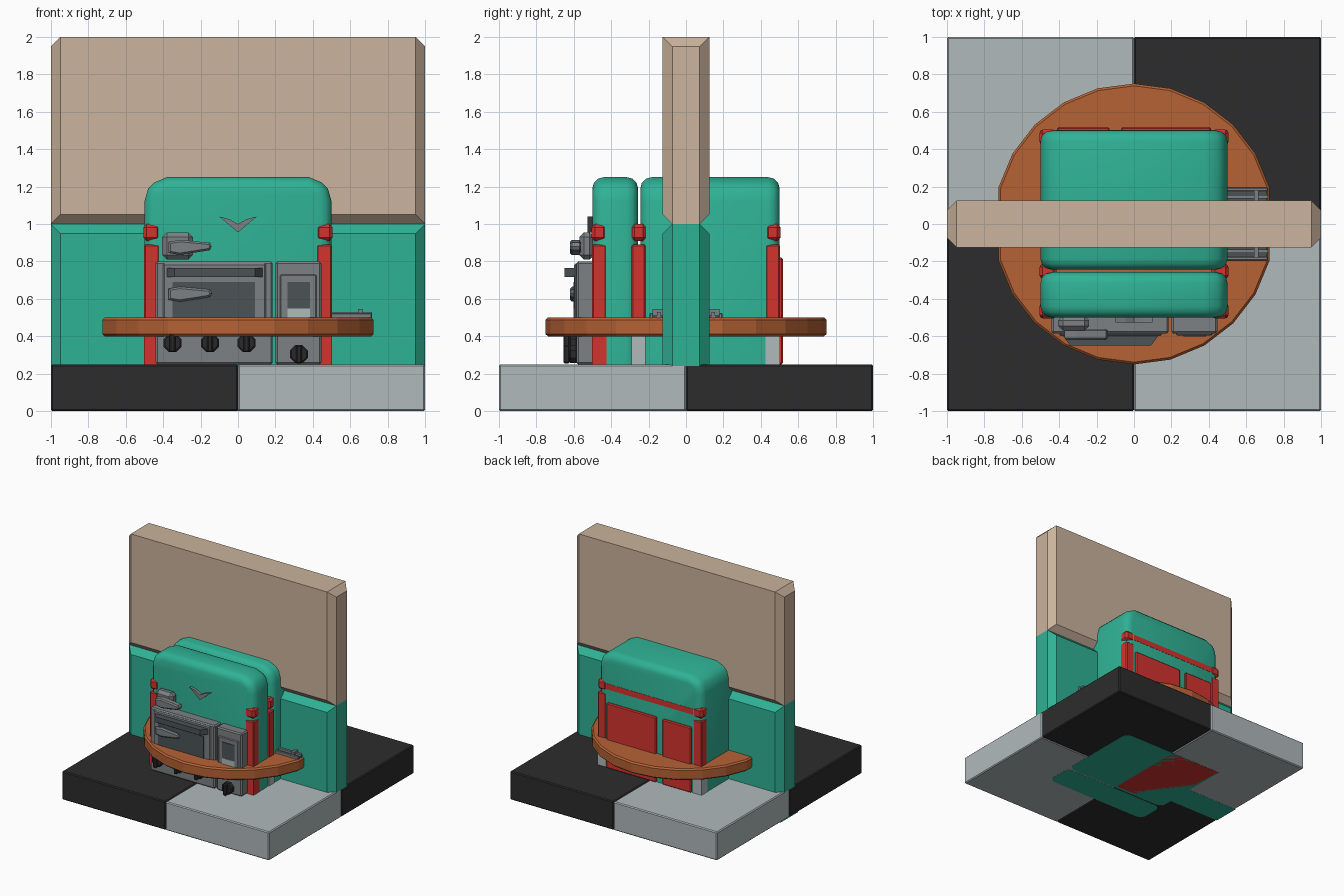
import bpy, bmesh, math
from mathutils import Vector

if "Cube" in bpy.data.objects:
    bpy.data.objects.remove(bpy.data.objects["Cube"])


def mat(name, r, g, b):
    m = bpy.data.materials.new(name)
    lin = [((c / 255 + 0.055) / 1.055) ** 2.4 for c in (r, g, b)]
    m.diffuse_color = (*lin, 1)
    m.use_nodes = True
    m.node_tree.nodes["Principled BSDF"].inputs["Base Color"].default_value = m.diffuse_color
    return m


TAN = mat("tan", 203, 179, 157)
GREEN = mat("teal green", 47, 178, 149)
PALE = mat("pale grey", 176, 186, 187)
BLACK = mat("floor black", 44, 44, 44)
ORANGE = mat("orange wood", 182, 98, 53)
RED = mat("red", 212, 52, 46)
STEEL = mat("steel grey", 124, 129, 131)
DARK = mat("dark grey", 76, 83, 86)
KNOB = mat("knob black", 42, 42, 44)


def finish(name, bm, m, smooth=False):
    bmesh.ops.recalc_face_normals(bm, faces=bm.faces)
    me = bpy.data.meshes.new(name)
    bm.to_mesh(me)
    bm.free()
    me.materials.append(m)
    ob = bpy.data.objects.new(name, me)
    bpy.context.collection.objects.link(ob)
    if smooth:
        bpy.ops.object.select_all(action='DESELECT')
        ob.select_set(True)
        bpy.context.view_layer.objects.active = ob
        bpy.ops.object.shade_smooth_by_angle(angle=math.radians(40))
    return ob


def box(name, m, x, y, z, bevel=0, seg=1, pick=None, smooth=False):
    """Box from ranges; bevels the edges accepted by pick(axis, midpoint)."""
    bm = bmesh.new()
    bmesh.ops.create_cube(bm, size=1)
    for v in bm.verts:
        v.co = [r[0] + (c + 0.5) * (r[1] - r[0]) for c, r in zip(v.co, (x, y, z))]
    if bevel:
        edges = []
        for e in bm.edges:
            d = e.verts[0].co - e.verts[1].co
            axis = max(range(3), key=lambda i: abs(d[i]))
            if pick is None or pick(axis, (e.verts[0].co + e.verts[1].co) / 2):
                edges.append(e)
        bmesh.ops.bevel(bm, geom=edges, offset=bevel, segments=seg, profile=0.5,
                        affect='EDGES', clamp_overlap=True)
    return finish(name, bm, m, smooth)


def prism(name, m, pts, axis, lo, hi, bevel=0, seg=1, top_only=False, smooth=False):
    """Extrude a closed 2D outline along an axis from lo to hi."""
    def co(p, t):
        c = list(p)
        c.insert(axis, t)
        return Vector(c)
    bm = bmesh.new()
    f = bm.faces.new([bm.verts.new(co(p, lo)) for p in pts])
    ext = bmesh.ops.extrude_face_region(bm, geom=[f])
    for v in ext["geom"]:
        if isinstance(v, bmesh.types.BMVert):
            v.co[axis] = hi
    if bevel:
        edges = [e for e in bm.edges
                 if abs(e.verts[0].co[axis] - e.verts[1].co[axis]) < 1e-5
                 and not (top_only and max(v.co.z for v in e.verts) < 0.01)]
        bmesh.ops.bevel(bm, geom=edges, offset=bevel, segments=seg, profile=0.5,
                        affect='EDGES', clamp_overlap=True)
    return finish(name, bm, m, smooth)


# Checkered floor
for sx in (-1, 1):
    for sy in (-1, 1):
        box("floor_tile", BLACK if sx == sy else PALE,
            sorted((0, sx)), sorted((0, sy)), (0.001, 0.25), 0.008)

# Dividing wall, lower and upper halves
box("wall_lower", GREEN, (-1, 1), (-0.125, 0.125), (0.24, 1), 0.052,
    pick=lambda a, c: a == 2 or (a == 0 and c.z > 0.9))
box("wall_upper", TAN, (-1, 1), (-0.125, 0.125), (1, 2), 0.052,
    pick=lambda a, c: a == 2 or (a == 0 and c.z < 1.1) or (a == 1 and c.z > 1.9))

# Rounded cabinets: front slab and deep rear body
outline = [(-0.5, 0), (0.5, 0), (0.5, 1.12), (0.48, 1.19), (0.45, 1.22), (0.38, 1.25),
           (-0.38, 1.25), (-0.45, 1.22), (-0.48, 1.19), (-0.5, 1.12)]
prism("front_body", GREEN, outline, 1, -0.5, -0.256, 0.06, 3, True, True)
prism("rear_body", GREEN, outline, 1, -0.244, 0.5, 0.06, 3, True, True)

# Footprint plates visible underneath
box("body_base", RED, (-0.5, 0.0), (-0.22, 0.5), (0, 0.002))
box("wall_base", GREEN, (-1, -0.5), (-0.12, 0.12), (0, 0.002))

# Red corner posts with caps
for s in (-1, 1):
    for y0, y1 in ((-0.503, -0.425), (-0.29, -0.215), (0.425, 0.503)):
        xr = sorted((s * 0.42, s * 0.503))
        box("post", RED, xr, (y0, y1), (0.4, 0.89), 0.008)
        box("post_foot", RED if y0 < -0.4 else PALE, xr, (y0, y1), (0.2, 0.4))
        box("post_cap", RED, sorted((s * 0.415, s * 0.506)),
            (y0 - 0.002, y1 + 0.002), (0.91, 1.0), 0.018)

# Rear panels and rails
for x0, x1 in ((-0.41, -0.13), (-0.07, 0.41)):
    box("rear_panel", RED, (x0, x1), (0.49, 0.517), (0.25, 0.82), 0.008)
box("rear_rail", RED, (-0.42, 0.42), (0.48, 0.502), (0.93, 0.98))
box("front_rail", RED, (-0.42, 0.42), (-0.4995, -0.48), (0.91, 0.99))

# Round table top with flat sides
ring = [(0.75 * math.cos(math.radians(a)), 0.75 * math.sin(math.radians(a)))
        for a in range(0, 360, 15) if a not in (0, 180)]
prism("table_top", ORANGE, ring, 2, 0.4, 0.5, 0.012)

# Appliance fronts
box("main_panel", STEEL, (-0.44, 0.185), (-0.585, -0.49), (0.25, 0.8), 0.01)
box("side_panel", STEEL, (0.2, 0.445), (-0.585, -0.49), (0.25, 0.8), 0.01)
box("main_frame", STEEL, (-0.4, 0.15), (-0.597, -0.58), (0.48, 0.79), 0.008)
box("side_frame", STEEL, (0.225, 0.42), (-0.595, -0.58), (0.48, 0.73), 0.006)
box("main_window", DARK, (-0.35, 0.09), (-0.602, -0.595), (0.5, 0.69))
box("side_window", DARK, (0.265, 0.385), (-0.6, -0.594), (0.55, 0.69))
box("side_drawer", PALE, (0.265, 0.385), (-0.601, -0.594), (0.5, 0.55))

# Oven bar handle
prism("bar_handle", DARK, [(-0.385, -0.59), (-0.34, -0.65), (0.09, -0.65), (0.135, -0.59)],
      2, 0.718, 0.766)

# Tap mount and tapered levers
box("tap_mount", STEEL, (-0.405, -0.24), (-0.57, -0.49), (0.81, 0.955), 0.025)
for x, z, y in ((-0.37, 0.88, -0.62), (-0.37, 0.63, -0.62)):
    prism("lever", STEEL, [(x, z - 0.035), (x + 0.06, z - 0.045), (x + 0.22, z - 0.02),
                           (x + 0.23, z), (x + 0.22, z + 0.02), (x + 0.06, z + 0.035),
                           (x, z + 0.025)], 1, y, y + 0.06, 0.01)

# Control knobs
for x, z in ((-0.35, 0.365), (-0.15, 0.365), (0.045, 0.365), (0.325, 0.305)):
    hexa = [(x + 0.052 * math.cos(i * math.pi / 4 + math.pi / 8),
             z + 0.052 * math.sin(i * math.pi / 4 + math.pi / 8)) for i in range(8)]
    prism("knob", KNOB, hexa, 1, -0.625, -0.58, 0.008)
    box("knob_grip", KNOB, (x - 0.016, x + 0.016), (-0.655, -0.62), (z - 0.05, z + 0.05), 0.008)

# Chevron badge
prism("chevron", STEEL, [(0, 0.955), (0.1, 1.04), (0.045, 1.025), (0, 1.0),
                         (-0.045, 1.025), (-0.1, 1.04)], 1, -0.525, -0.49)

# Side tray rack on the table
for s in (-1, 1):
    box("tray_rail", STEEL, (0.48, 0.715), sorted((s * 0.175, s * 0.195)), (0.49, 0.525), 0.005)
    box("tray_inner_rail", STEEL, (0.48, 0.715), sorted((s * 0.135, s * 0.155)), (0.49, 0.53))
    box("tray_clip", STEEL, (0.64, 0.665), sorted((s * 0.11, s * 0.18)), (0.5, 0.545))
box("tray_floor", DARK, (0.48, 0.71), (-0.18, 0.18), (0.49, 0.512))
